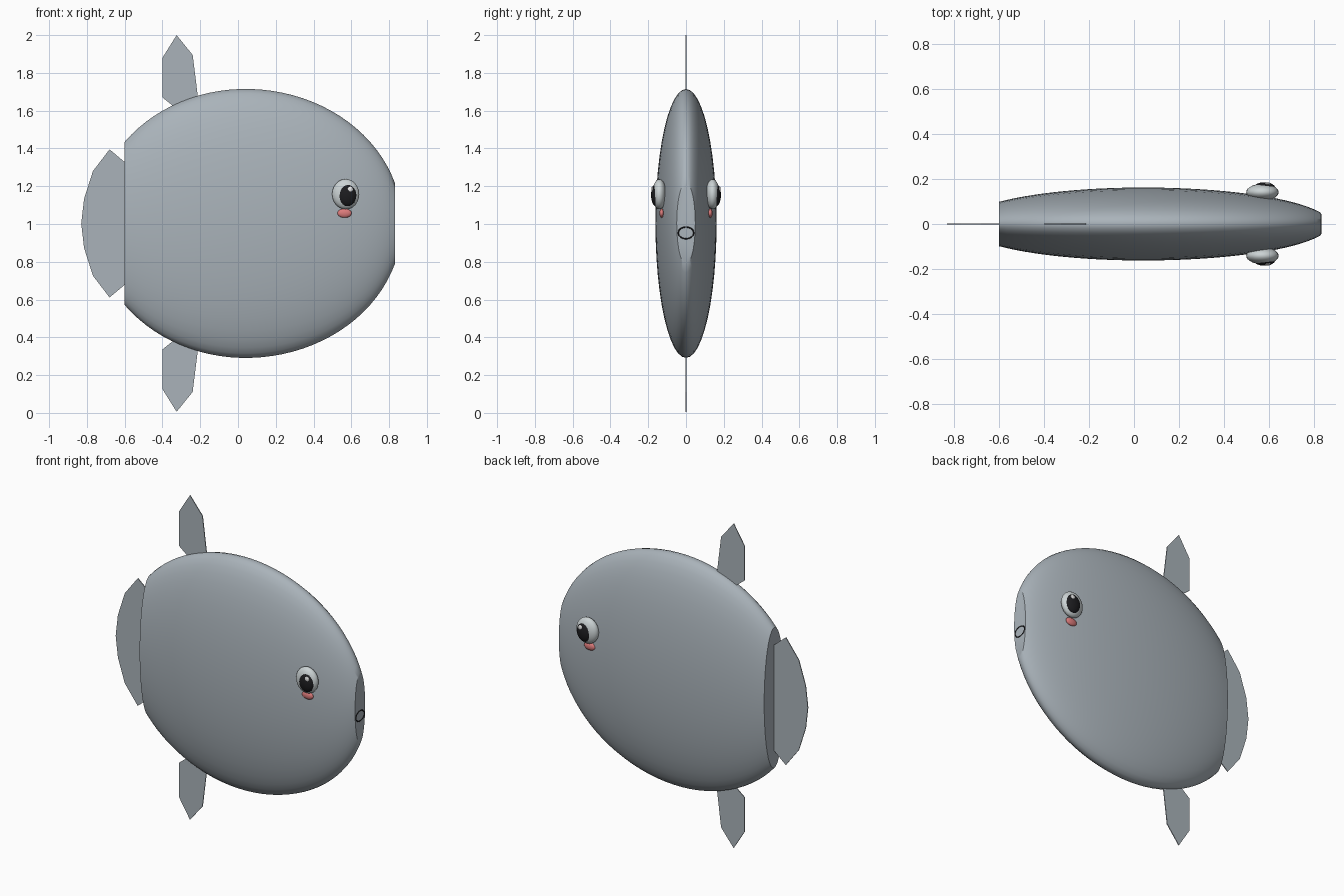
import bpy, bmesh, math
from mathutils import Matrix

cube = bpy.data.objects.get("Cube")
if cube:
    bpy.data.objects.remove(cube, do_unlink=True)


def material(name, rgb):
    m = bpy.data.materials.new(name)
    m.use_nodes = True
    color = (*rgb, 1)
    m.diffuse_color = color
    m.node_tree.nodes["Principled BSDF"].inputs["Base Color"].default_value = color
    return m


GREY = material("blue grey skin", (0.40, 0.45, 0.49))
WHITE = material("eye white", (0.60, 0.65, 0.66))
BLACK = material("black", (0.012, 0.012, 0.014))
PINK = material("cheek pink", (0.72, 0.20, 0.20))
GLINT = material("eye glint", (0.8, 0.8, 0.8))

MID = 1.003           # height of the body axis
PEAK = 0.04           # x of the widest section
HALF_Y, HALF_Z = 0.162, 0.712


def make(name, bm, mat, smooth=True):
    bmesh.ops.recalc_face_normals(bm, faces=bm.faces)
    mesh = bpy.data.meshes.new(name)
    bm.to_mesh(mesh)
    bm.free()
    mesh.materials.append(mat)
    ob = bpy.data.objects.new(name, mesh)
    bpy.context.collection.objects.link(ob)
    if smooth:
        bpy.ops.object.select_all(action="DESELECT")
        ob.select_set(True)
        bpy.context.view_layer.objects.active = ob
        bpy.ops.object.shade_smooth_by_angle(angle=math.radians(40))
    return ob


def ellipsoid(name, center, radii, mat):
    bm = bmesh.new()
    # poles face sideways, as on a round eye
    bmesh.ops.create_uvsphere(bm, u_segments=24, v_segments=14, radius=1,
                              matrix=Matrix.Rotation(math.pi / 2, 4, "X"))
    bmesh.ops.scale(bm, vec=radii, verts=bm.verts)
    bmesh.ops.translate(bm, vec=center, verts=bm.verts)
    return make(name, bm, mat)


def fin(name, outline, mirrored=False, thick=0.005):
    bm = bmesh.new()
    pts = [(x, 2 * MID - z if mirrored else z) for x, z in outline]
    face = bm.faces.new([bm.verts.new((x, -thick / 2, z)) for x, z in pts])
    side = bmesh.ops.extrude_face_region(bm, geom=[face], use_keep_orig=True)
    moved = [v for v in side["geom"] if isinstance(v, bmesh.types.BMVert)]
    bmesh.ops.translate(bm, vec=(0, thick, 0), verts=moved)
    return make(name, bm, GREY, smooth=False)


# Body: flattened ellipsoid cut off flat at snout and tail
bm = bmesh.new()
rings, STEPS, SIDES = [], 32, 48
start, end = math.asin(-0.64 / 0.805), math.asin(0.79 / 0.829)
for i in range(STEPS + 1):
    a = start + (end - start) * i / STEPS
    x = PEAK + math.sin(a) * (0.805 if a < 0 else 0.829)
    r = math.cos(a)
    rings.append([bm.verts.new((x, HALF_Y * r * math.sin(t), MID + HALF_Z * r * math.cos(t)))
                  for t in (2 * math.pi * k / SIDES for k in range(SIDES))])
for low, high in zip(rings, rings[1:]):
    for k in range(SIDES):
        n = (k + 1) % SIDES
        bm.faces.new((low[k], low[n], high[n], high[k]))
bm.faces.new(rings[0])
bm.faces.new(rings[-1])
make("body", bm, GREY)

# Upper and lower fins
blade = [(-0.4, 1.67), (-0.4, 1.88), (-0.325, 2.0), (-0.24, 1.895),
         (-0.212, 1.67), (-0.24, 1.6), (-0.3, 1.59)]
fin("upper_fin", blade)
fin("lower_fin", blade, mirrored=True)

# Tail fin: half outline mirrored about the body axis
half = [(-0.55, 0.29), (-0.6, 0.325), (-0.68, 0.392), (-0.768, 0.277), (-0.815, 0.13)]
fin("tail_fin", [(x, MID + d) for x, d in half] + [(-0.83, MID)]
    + [(x, MID - d) for x, d in reversed(half)])

# Eyes and cheeks on both sides
for side, s in (("right", -1), ("left", 1)):
    ellipsoid(side + "_eye", (0.57, s * 0.141, 1.158), (0.072, 0.037, 0.08), WHITE)
    ellipsoid(side + "_pupil", (0.578, s * 0.158, 1.153), (0.05, 0.027, 0.06), BLACK)
    ellipsoid(side + "_glint", (0.594, s * 0.178, 1.183), (0.015, 0.006, 0.015), GLINT)
    ellipsoid(side + "_cheek", (0.564, s * 0.128, 1.057), (0.038, 0.013, 0.024), PINK)

# Mouth: thin oval ring on the snout
bm = bmesh.new()
loops = []
for k in range(32):
    t = 2 * math.pi * k / 32
    loops.append([bm.verts.new((0.829 + 0.004 * math.sin(p),
                                (0.041 + 0.004 * math.cos(p)) * math.cos(t),
                                0.953 + (0.031 + 0.004 * math.cos(p)) * math.sin(t)))
                  for p in (math.pi * j / 3 for j in range(6))])
for k in range(32):
    a, b = loops[k], loops[(k + 1) % 32]
    for j in range(6):
        bm.faces.new((a[j], b[j], b[(j + 1) % 6], a[(j + 1) % 6]))
make("mouth", bm, BLACK)
